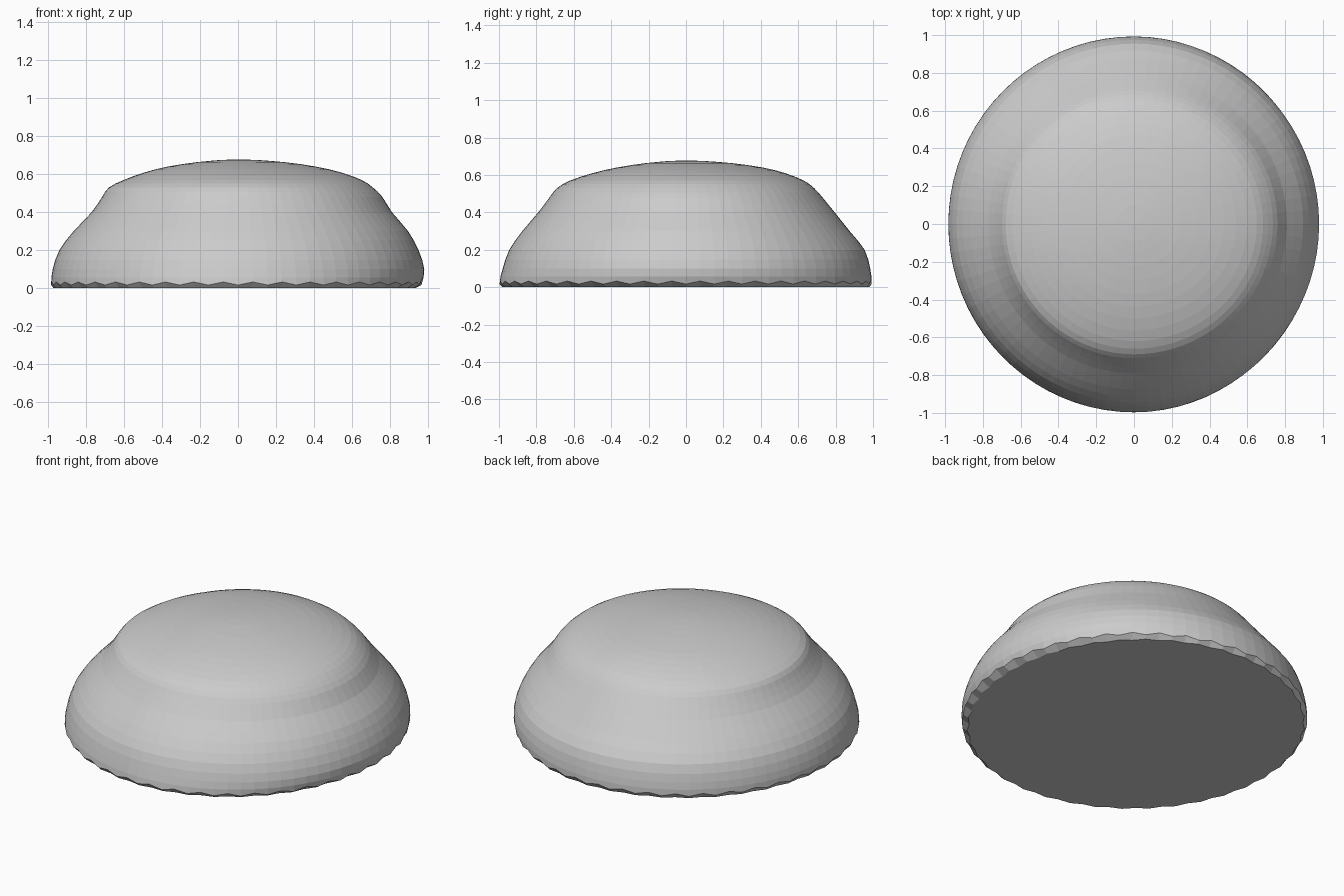
import bpy, bmesh, math

if "Cube" in bpy.data.objects:
    bpy.data.objects.remove(bpy.data.objects["Cube"])

SEGMENTS = 80
# Heights of the rings, and their radii towards +x, +y, -x and -y
HEIGHTS = [0.0, 0.025, 0.10, 0.20, 0.30, 0.40, 0.48, 0.53, 0.57, 0.61, 0.64, 0.663, 0.675]
RADII = [
    [0.93, 0.965, 0.98, 0.95, 0.895, 0.81, 0.76, 0.71, 0.65, 0.54, 0.41, 0.25, 0.10],
    [0.98, 0.993, 0.985, 0.955, 0.875, 0.795, 0.73, 0.685, 0.63, 0.53, 0.41, 0.25, 0.10],
    [0.97, 0.983, 0.975, 0.94, 0.865, 0.77, 0.715, 0.68, 0.60, 0.49, 0.37, 0.22, 0.09],
    [0.98, 0.997, 0.98, 0.945, 0.875, 0.79, 0.73, 0.69, 0.62, 0.50, 0.37, 0.22, 0.09],
]


def catmull(a, b, c, d, t):
    return 0.5 * (2 * b + (c - a) * t + (2 * a - 5 * b + 4 * c - d) * t * t
                  + (3 * b - a - 3 * c + d) * t ** 3)


def sample(values, p):
    """Smoothly read a list at a fractional index."""
    last = len(values) - 1
    i = min(int(p), last - 1)
    a, d = values[max(i - 1, 0)], values[min(i + 2, last)]
    return catmull(a, values[i], values[i + 1], d, p - i)


def radius(angle, p):
    """Blend the four side profiles around the axis."""
    q = angle / (math.pi / 2)
    i, t = int(q) % 4, q - int(q)
    t = t * t * (3 - 2 * t)
    return sample(RADII[i], p) * (1 - t) + sample(RADII[(i + 1) % 4], p) * t


# Lumpy dome: ring by ring from the flat base to the crown
bm = bmesh.new()
steps = [0, 1] + [1 + k / 2 for k in range(1, 2 * (len(HEIGHTS) - 2) + 1)]
rings = []
for n, p in enumerate(steps):
    ring = []
    for s in range(SEGMENTS):
        a = 2 * math.pi * s / SEGMENTS
        r, z = radius(a, p), sample(HEIGHTS, p)
        # Slightly ragged rim along the base
        if n == 0:
            z = 0
            r -= 0.012 * (s % 2)
        elif n == 1:
            z += 0.008 * (1 if s % 2 else -1)
        ring.append(bm.verts.new((r * math.cos(a), r * math.sin(a), z)))
    rings.append(ring)
for low, high in zip(rings, rings[1:]):
    for s in range(SEGMENTS):
        t = (s + 1) % SEGMENTS
        bm.faces.new((low[s], low[t], high[t], high[s]))

# Flat base and closed crown
bm.faces.new(rings[0][::-1])
top = bm.verts.new((0, 0, 0.678))
for s in range(SEGMENTS):
    bm.faces.new((rings[-1][s], rings[-1][(s + 1) % SEGMENTS], top))

mesh = bpy.data.meshes.new("domed_mound")
bm.to_mesh(mesh)
bm.free()
mound = bpy.data.objects.new("domed_mound", mesh)
bpy.context.collection.objects.link(mound)
